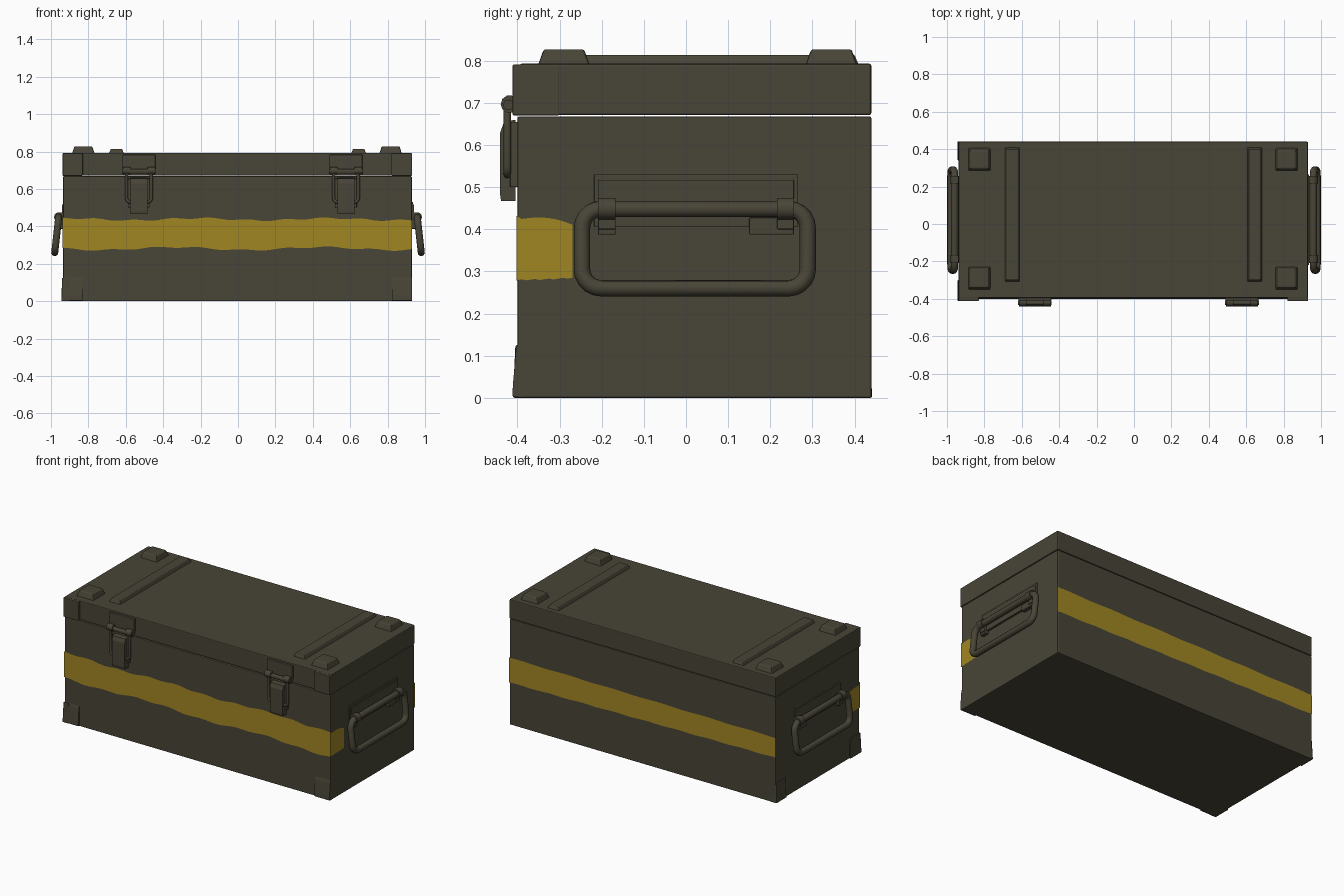
import bpy, bmesh, math
from mathutils import Vector

if "Cube" in bpy.data.objects:
    bpy.data.objects.remove(bpy.data.objects["Cube"])


def material(name, rgb):
    m = bpy.data.materials.new(name)
    m.diffuse_color = (*rgb, 1)
    m.use_nodes = True
    m.node_tree.nodes["Principled BSDF"].inputs["Base Color"].default_value = m.diffuse_color
    return m


OLIVE = material("olive drab paint", (0.065, 0.058, 0.038))
YELLOW = material("yellow stripe paint", (0.352, 0.238, 0.017))


def add_object(name, bm, mat=OLIVE, smooth=False):
    mesh = bpy.data.meshes.new(name)
    bm.to_mesh(mesh)
    bm.free()
    ob = bpy.data.objects.new(name, mesh)
    bpy.context.collection.objects.link(ob)
    mesh.materials.append(mat)
    if smooth:
        for p in mesh.polygons:
            p.use_smooth = True
    return ob


def box(name, x, y, z, bevel=0.004, inset=(0, 0)):
    """Box from ranges; inset shrinks the top (x, y) to make a frustum."""
    bm = bmesh.new()
    bmesh.ops.create_cube(bm, size=1)
    for v in bm.verts:
        top = v.co.z > 0
        c = [(r[0] if s < 0 else r[1]) for r, s in zip((x, y, z), v.co)]
        if top:
            c[0] -= math.copysign(inset[0], v.co.x)
            c[1] -= math.copysign(inset[1], v.co.y)
        v.co = c
    if bevel:
        bmesh.ops.bevel(bm, geom=bm.edges[:], offset=bevel, segments=2,
                        affect='EDGES', profile=0.5)
    return add_object(name, bm)


def prism(name, profile, x0, x1):
    """Extrude a (y, z) profile along x."""
    bm = bmesh.new()
    f = bm.faces.new([bm.verts.new((x0, y, z)) for y, z in profile])
    r = bmesh.ops.extrude_face_region(bm, geom=[f])
    for v in r["geom"]:
        if isinstance(v, bmesh.types.BMVert):
            v.co.x = x1
    bmesh.ops.recalc_face_normals(bm, faces=bm.faces)
    return add_object(name, bm)


def tube(name, pts, radius, closed=False, res=3):
    cu = bpy.data.curves.new(name, 'CURVE')
    cu.dimensions = '3D'
    cu.bevel_depth, cu.bevel_resolution = radius, res
    cu.use_fill_caps = True
    sp = cu.splines.new('POLY')
    sp.points.add(len(pts) - 1)
    for p, c in zip(sp.points, pts):
        p.co = (*c, 1)
    sp.use_cyclic_u = closed
    cu.materials.append(OLIVE)
    ob = bpy.data.objects.new(name, cu)
    bpy.context.collection.objects.link(ob)
    bpy.ops.object.select_all(action='DESELECT')
    ob.select_set(True)
    bpy.context.view_layer.objects.active = ob
    bpy.ops.object.convert(target='MESH')
    ob = bpy.context.object
    bpy.ops.object.shade_smooth_by_angle(angle=math.radians(50))
    return ob


def rounded_rect(a0, a1, b0, b1, r, n=5):
    out = []
    for ca, cb, start in ((a1 - r, b1 - r, 0), (a0 + r, b1 - r, 90),
                          (a0 + r, b0 + r, 180), (a1 - r, b0 + r, 270)):
        for i in range(n + 1):
            t = math.radians(start + 90 * i / n)
            out.append((ca + r * math.cos(t), cb + r * math.sin(t)))
    return out


# Main box and lid, with a thin seam between them
XL, XR, YF, YB = -0.935, 0.929, -0.40, 0.44
box("body", (XL, XR), (YF, YB), (0, 0.668))
box("lid", (XL - 0.002, XR + 0.001), (-0.395, YB), (0.671, 0.793), 0.005)

# Front lid corner caps and flared base corner guards
for side, x in (("left", (XL - 0.003, -0.83)), ("right", (0.82, XR + 0.002))):
    box(side + "_lid_corner_cap", x, (-0.412, -0.3), (0.67, 0.791), 0.004)
    prism(side + "_base_guard", [(-0.39, 0), (-0.412, 0.004), (-0.411, 0.03),
          (-0.404, 0.11), (-0.400, 0.127), (-0.39, 0.127)], x[0] + 0.003, x[1] - 0.002)
for end, y in (("front", (-0.411, -0.30)), ("back", (0.34, 0.442))):
    box(end + "_left_base_guard", (-0.944, -0.90), y, (0.0, 0.125), 0.004, (0.003, 0.006))

# Raised strips and stacking feet on the lid
for side, cx in (("left", -0.65), ("right", 0.645)):
    box(side + "_lid_strip", (cx - 0.042, cx + 0.042), (-0.31, 0.412),
        (0.785, 0.814), 0.003, (0.012, 0.012))
for side, cx in (("left", -0.827), ("right", 0.816)):
    for end, cy in (("front", -0.29), ("back", 0.345)):
        box(f"{side}_{end}_stacking_foot", (cx - 0.062, cx + 0.062),
            (cy - 0.064, cy + 0.064), (0.782, 0.827), 0.005, (0.014, 0.016))

# Latches
for side, cx in (("left", -0.53), ("right", 0.577)):
    n = side + "_latch_"
    box(n + "top_plate", (cx - 0.088, cx + 0.088), (-0.409, -0.38), (0.695, 0.783), 0.003)
    tube(n + "hinge_bar", [(cx - 0.09, -0.421, 0.695), (cx + 0.09, -0.421, 0.695)], 0.013)
    for s in (-1, 1):
        tube(n + "hinge_knuckle", [(cx + s * 0.045, -0.419, 0.697),
             (cx + s * 0.086, -0.419, 0.697)], 0.021)
    loop = rounded_rect(cx - 0.066, cx + 0.066, 0.53, 0.69, 0.02, 4)
    tube(n + "wire_bail", [(x, -0.424, z) for x, z in loop], 0.009, True)
    box(n + "base", (cx - 0.058, cx + 0.058), (-0.418, -0.39), (0.50, 0.655), 0.003)
    prism(n + "lever", [(-0.405, 0.467), (-0.439, 0.467), (-0.441, 0.48),
          (-0.441, 0.63), (-0.432, 0.655), (-0.405, 0.66)], cx - 0.045, cx + 0.045)

# Side handles, hanging slightly outwards, with backing plates and clips
for side, s in (("right", 1), ("left", -1)):
    def xr(a, b):
        return (a, b) if s > 0 else (-b, -a)
    outline = rounded_rect(-0.247, 0.289, 0.26, 0.448, 0.045)
    tube(side + "_handle", [(s * (0.959 + (0.448 - z) * 0.11), y, z)
         for y, z in outline], 0.0195, True)
    box(side + "_handle_backing", xr(0.915, 0.936), (-0.218, 0.265), (0.405, 0.53), 0.002)
    box(side + "_handle_plate", xr(0.92, 0.942), (-0.209, 0.256), (0.405, 0.517), 0.002)
    for y0, y1, tab in ((-0.209, -0.167, -0.167), (0.216, 0.256, 0.15)):
        tube(side + "_handle_clip", [(s * 0.957, y0, 0.449), (s * 0.957, y1, 0.449)], 0.027)
        box(side + "_handle_clip_tab", xr(0.92, 0.953), (min(y0, tab), y1),
            (0.387, 0.428), 0.003)
        box(side + "_handle_clip_root", xr(0.92, 0.958), (y0, y1), (0.40, 0.474), 0.003)


# Painted stripe: a thin band wrapped around the box, with wavy brushed edges
def stripe(name, rows):
    bm = bmesh.new()
    cols = [(bm.verts.new((x, y, b)), bm.verts.new((x, y, t))) for x, y, b, t in rows]
    for (b0, t0), (b1, t1) in zip(cols, cols[1:]):
        bm.faces.new((b0, b1, t1, t0))
    return add_object(name, bm, YELLOW)


def wave_edges(x):
    top = 0.438 + 0.006 * math.sin(9 * x + 3.5) + 0.004 * math.sin(31 * x)
    low = 0.281 + 0.008 * math.sin(8 * x + 4.3) + 0.004 * math.sin(27 * x + 1)
    return low, top


E = 0.002
rows = []
for i in range(9):                       # left end
    k = i / 8
    drop = 0.016 * (1 - k) ** 3
    rows.append((XL - E, -0.28 + (YF - E + 0.28) * k, 0.285 + drop * 0.3, 0.43 - drop))
for i in range(121):                     # front
    x = XL - E + (XR - XL + 2 * E) * i / 120
    rows.append((x, YF - E, *wave_edges(x)))
for i in range(1, 13):                   # right end
    k = i / 12
    rows.append((XR + E, YF - E + (-0.27 - YF + E) * k,
                 0.280 + 0.005 * k ** 2 + 0.0015 * math.sin(i * 2.1),
                 0.423 + 0.006 * math.sin(k * math.pi) - 0.012 * k ** 3))
stripe("front_stripe", rows)
rows = []
for i in range(41):                      # back
    k = i / 40
    rows.append((XR + E - (XR - XL + 2 * E) * k, YB + E,
                 0.267 + 0.022 * k + 0.002 * math.sin(i * 1.3),
                 0.424 - 0.010 * k + 0.002 * math.sin(i * 0.9)))
stripe("back_stripe", rows)
